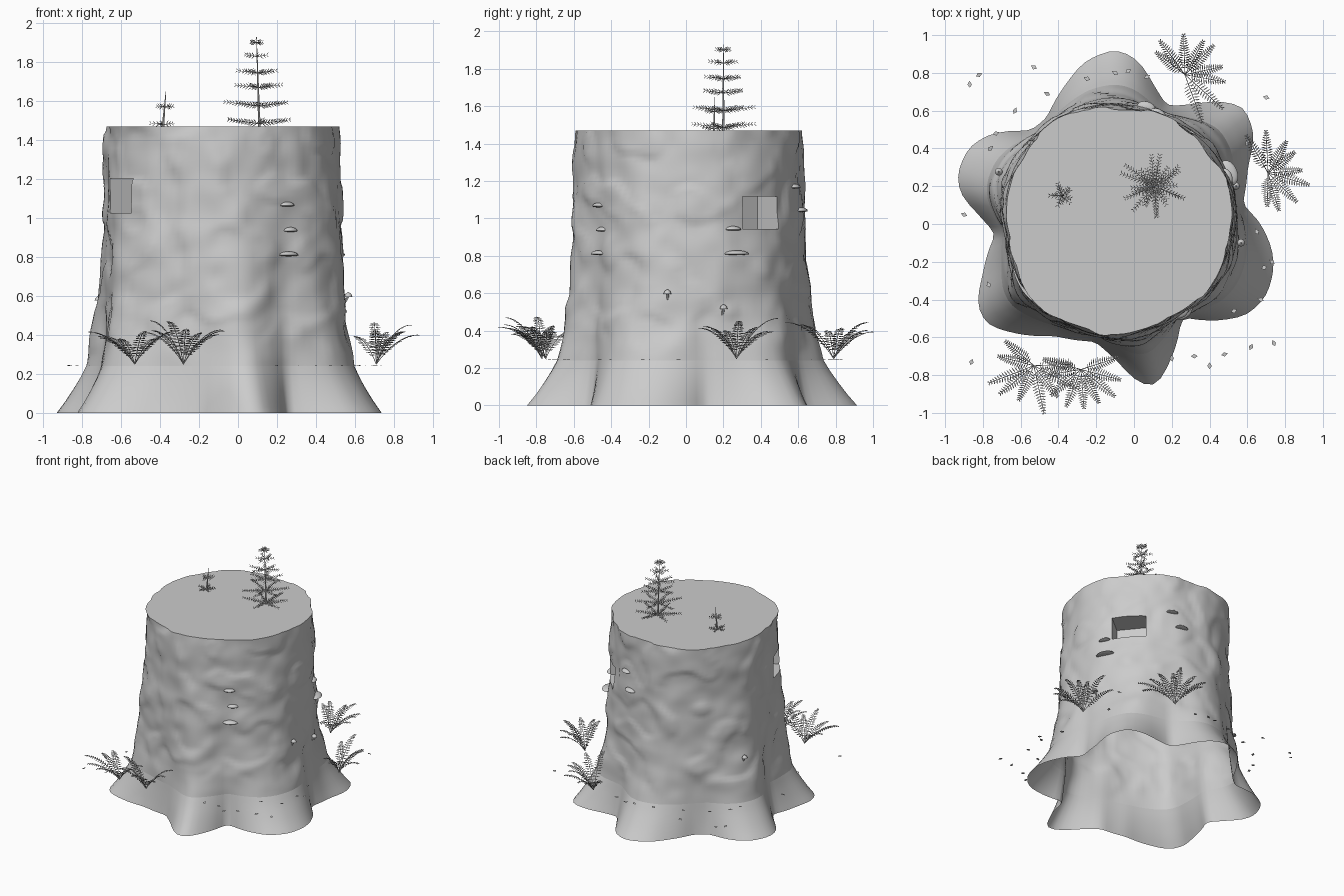
import bpy, bmesh, math, random
from math import sin, cos, pi, radians
from mathutils import Vector, noise

if "Cube" in bpy.data.objects:
    bpy.data.objects.remove(bpy.data.objects["Cube"])

random.seed(4)
grey = bpy.data.materials.new("soft_grey")
grey.diffuse_color = (0.6, 0.6, 0.6, 1)
grey.use_nodes = True
grey.node_tree.nodes["Principled BSDF"].inputs["Base Color"].default_value = grey.diffuse_color
UP = Vector((0, 0, 1))
CX, CY = -0.085, 0.02
TOP, SEAM, N = 1.47, 0.24, 120


def finish(name, bm, smooth=None):
    me = bpy.data.meshes.new(name)
    bm.to_mesh(me)
    bm.free()
    me.materials.append(grey)
    ob = bpy.data.objects.new(name, me)
    bpy.context.collection.objects.link(ob)
    if smooth:
        activate(ob)
        bpy.ops.object.shade_smooth_by_angle(angle=radians(smooth))
    return ob


def activate(ob):
    bpy.ops.object.select_all(action='DESELECT')
    ob.select_set(True)
    bpy.context.view_layer.objects.active = ob


def poly(bm, *pts):
    return bm.faces.new([bm.verts.new(p) for p in pts])


# Root outline on the ground, turned into a radius by angle
outline = [(.57, .1), (.65, .03), (.73, -.13), (.74, -.24), (.70, -.38), (.60, -.48), (.45, -.51),
           (.25, -.49), (.24, -.57), (.18, -.75), (.11, -.865), (.01, -.83), (-.09, -.72), (-.2, -.62),
           (-.42, -.59), (-.62, -.58), (-.78, -.53), (-.83, -.43), (-.80, -.27), (-.73, -.05),
           (-.82, .05), (-.92, .16), (-.935, .27), (-.87, .41), (-.75, .48), (-.55, .49), (-.46, .56),
           (-.36, .74), (-.26, .86), (-.1, .925), (.02, .87), (.1, .74), (.17, .62), (.3, .63),
           (.45, .65), (.58, .62), (.635, .48), (.60, .3)]
polar = sorted((math.atan2(y - CY, x - CX) % (2 * pi), math.hypot(x - CX, y - CY)) for x, y in outline)
polar = [(polar[-1][0] - 2 * pi, polar[-1][1])] + polar + [(polar[0][0] + 2 * pi, polar[0][1])]
flare = [(0, 1), (.06, .83), (.12, .68), (.18, .54), (.24, .42), (.4, .28), (.6, .17), (1, .08), (1.47, 0)]


def interp(table, v):
    for (a, p), (b, q) in zip(table, table[1:]):
        if v <= b + 1e-9:
            return p + (q - p) * (v - a) / (b - a)
    return table[-1][1]


def base_radius(a):
    return sum(interp(polar, (a + d) % (2 * pi)) * w for d, w in ((-.05, .25), (0, .5), (.05, .25)))


def wall(a, z):
    top = 0.6 + 0.012 * sin(3 * a + 1) + 0.006 * sin(7 * a)
    r = top + (base_radius(a) - top) * interp(flare, z)
    if z > SEAM:  # bark swells and raised plates
        p = Vector((cos(a) * 2.2, sin(a) * 2.2, z * 3.2))
        plate = max(0, min(1, noise.noise(p * 1.3 + Vector((7, 3, 1))) * 9))
        grow = min(1, (z - SEAM) / .15)
        r += grow * (0.014 * noise.noise(p) + 0.01 * noise.noise(p * 2.5) + 0.011 * plate - 0.004)
    return Vector((CX + r * cos(a), CY + r * sin(a), z))


def loft(heights, caps):
    bm = bmesh.new()
    rings = [[bm.verts.new(wall(2 * pi * i / N, z)) for i in range(N)] for z in heights]
    for lo, hi in zip(rings, rings[1:]):
        for i in range(N):
            j = (i + 1) % N
            bm.faces.new((lo[i], lo[j], hi[j], hi[i]))
    if caps:
        bm.faces.new(rings[-1])
        bm.faces.new(rings[0][::-1])
    return bm


# Flared roots, open underneath
finish("roots", loft([SEAM * i / 8 for i in range(9)], False), 60)

# Trunk with two square hollows
trunk = finish("trunk", loft([SEAM + (TOP - SEAM) * i / 56 for i in range(57)], True))
for angle, z, width in ((211, 1.115, .25), (39, 1.03, .25)):
    a = radians(angle)
    bm = bmesh.new()
    bmesh.ops.create_cube(bm, size=1)
    for v in bm.verts:
        u, s, h = v.co.x * .4 + .62, v.co.y * width, v.co.z * .175 + z
        v.co = (CX + u * cos(a) - s * sin(a), CY + u * sin(a) + s * cos(a), h)
    cutter = finish("hollow_cutter", bm)
    cutter.hide_render = True
    mod = trunk.modifiers.new("hollow", 'BOOLEAN')
    mod.operation, mod.solver, mod.object = 'DIFFERENCE', 'EXACT', cutter
    activate(trunk)
    bpy.ops.object.modifier_apply(modifier=mod.name)
    bpy.data.objects.remove(cutter)
bm = bmesh.new()
bm.from_mesh(trunk.data)
bmesh.ops.delete(bm, geom=[f for f in bm.faces if f.calc_center_median().z < SEAM + .001], context='FACES')
bm.to_mesh(trunk.data)
bm.free()
activate(trunk)
bpy.ops.object.shade_smooth_by_angle(angle=radians(40))


def leaflet(bm, p, along, out, length, width):
    poly(bm, p, p + out * length * .45 + along * width, p + out * length, p + out * length * .45 - along * width)


def stem(bm, a, b, r0, r1):
    d = (b - a).normalized()
    s = d.orthogonal().normalized()
    t = d.cross(s)
    ring = lambda c, r: [bm.verts.new(c + (s * cos(k * 2 * pi / 5) + t * sin(k * 2 * pi / 5)) * r) for k in range(5)]
    lo, hi = ring(a, r0), ring(b, r1)
    for k in range(5):
        bm.faces.new((lo[k], lo[(k + 1) % 5], hi[(k + 1) % 5], hi[k]))


# Ferns: arching fronds fanned away from the trunk
def fern(x, y, facing, reach, height):
    bm = bmesh.new()
    base = Vector((x, y, SEAM + .01))
    count = 9
    for k in range(count):
        a = radians(facing + (k / (count - 1) - .5) * 215 + random.uniform(-6, 6))
        d = Vector((cos(a), sin(a), 0))
        side = Vector((-sin(a), cos(a), 0))
        L, H = reach * random.uniform(.7, 1), height * random.uniform(.65, 1)
        pt = lambda t: base + d * L * t + UP * H * (1.9 * t - .95 * t * t)
        steps = 17
        for i in range(steps):
            t0, t1 = i / steps, (i + 1) / steps
            p, q = pt(t0), pt(t1)
            stem(bm, p, q, .0022, .0018)
            if i > 1:
                along = (q - p).normalized()
                size = .042 * min(1, t0 * 4) * (1 - t0 ** 2 * .8)
                for s in (-1, 1):
                    leaflet(bm, q, along, (side * s + along * .35 - UP * .15).normalized(), size, .0045)
    finish("fern", bm)


fern(-.53, -.75, 250, .27, .19)
fern(-.28, -.77, 270, .24, .24)
fern(.71, .27, 10, .23, .23)
fern(.27, .79, 40, .27, .22)


# Conifer saplings: tiers of needled branches
def sapling(name, x, y, tip, tiers, arms):
    bm = bmesh.new()
    root = Vector((x, y, TOP))
    stem(bm, root, tip, .007, .0015)
    for n, (h, r) in enumerate(tiers):
        c = root.lerp(tip, (h - TOP) / (tip.z - TOP))
        for k in range(arms):
            a = 2 * pi * k / arms + .5 + n * .25 + random.uniform(-.15, .15)
            d = Vector((cos(a), sin(a), .12)).normalized()
            side = Vector((-sin(a), cos(a), 0))
            R = r * random.uniform(.8, 1.05)
            stem(bm, c, c + d * R, .0025, .001)
            steps = max(3, int(R / .016))
            for i in range(1, steps + 1):
                p = c + d * R * i / steps
                for o in (side, -side, UP * .8, -UP * .6):
                    leaflet(bm, p, d, (o + d * .7).normalized(), .026 * (1.15 - .5 * i / steps), .003)
    finish(name, bm)


sapling("tall_sapling", .11, .2, Vector((.095, .2, 1.93)),
        [(1.485, .18), (1.575, .18), (1.67, .12), (1.745, .105), (1.83, .07), (1.9, .035)], 6)
sapling("small_sapling", -.385, .15, Vector((-.37, .155, 1.65)), [(1.48, .065), (1.57, .045)], 5)


# Shelf fungi: flattened half domes on the bark
def shelf(x, y, z, width):
    a = math.atan2(y - CY, x - CX)
    c = wall(a, z)
    bm = bmesh.new()
    bmesh.ops.create_uvsphere(bm, u_segments=16, v_segments=8, radius=1)
    for v in bm.verts:
        u, s = v.co.x * width * .65, v.co.y * width
        h = v.co.z * (.019 if v.co.z > 0 else .006)
        v.co = c + Vector((u * cos(a) - s * sin(a), u * sin(a) + s * cos(a), h))
    finish("shelf_fungus", bm, 50)


for args in ((.26, -.48, 1.065, .042), (.285, -.47, .935, .04), (.27, -.48, .81, .057),
             (.5, .255, .94, .045), (.5, .27, .81, .07), (.06, .6, 1.04, .05), (.13, .6, 1.165, .045)):
    shelf(*args)


# Little mushrooms leaning out of the bark
def mushroom(x, y, z):
    p = wall(math.atan2(y - CY, x - CX), z)
    out = Vector((p.x - CX, p.y - CY, 0)).normalized()
    bm = bmesh.new()
    q = p + out * .014 + UP * .03
    stem(bm, p - out * .01 - UP * .01, q, .008, .007)
    rings = [[q + UP * h + Vector((cos(k * pi / 4), sin(k * pi / 4), 0)) * r for k in range(8)]
             for h, r in ((0, .006), (-.004, .021), (.01, .016), (.02, .003))]
    for lo, hi in zip(rings, rings[1:]):
        for k in range(8):
            poly(bm, lo[k], lo[(k + 1) % 8], hi[(k + 1) % 8], hi[k])
    bmesh.ops.remove_doubles(bm, verts=bm.verts, dist=1e-5)
    finish("mushroom", bm, 50)


for args in ((.57, -.1, .57), (.57, .21, .49), (-.7, .27, .55)):
    mushroom(*args)

# Fallen leaves scattered at the root line
bm = bmesh.new()
for x, y in ((-.82, .79), (-.87, .74), (-.53, .83), (-.63, .6), (-.76, .4), (-.73, .48), (-.9, .05), (-.46, .69),
             (-.25, .77), (-.1, .8), (-.03, .81), (.07, .78), (.2, -.71), (.32, -.7), (.4, -.75), (.48, -.69),
             (.62, -.65), (.74, -.63), (.6, .43), (.7, .67), (.73, -.2), (.69, -.23), (.65, -.04), (.53, -.46),
             (.67, -.4), (.57, -.08), (-.86, -.73), (-.77, -.32)):
    a = random.uniform(0, pi)
    d = Vector((cos(a), sin(a), random.uniform(-.15, .15)))
    s = Vector((-sin(a), cos(a), random.uniform(-.2, .2)))
    leaflet(bm, Vector((x, y, SEAM + .004)) - d * .018, s, d, .036, .012)
finish("fallen_leaves", bm)
